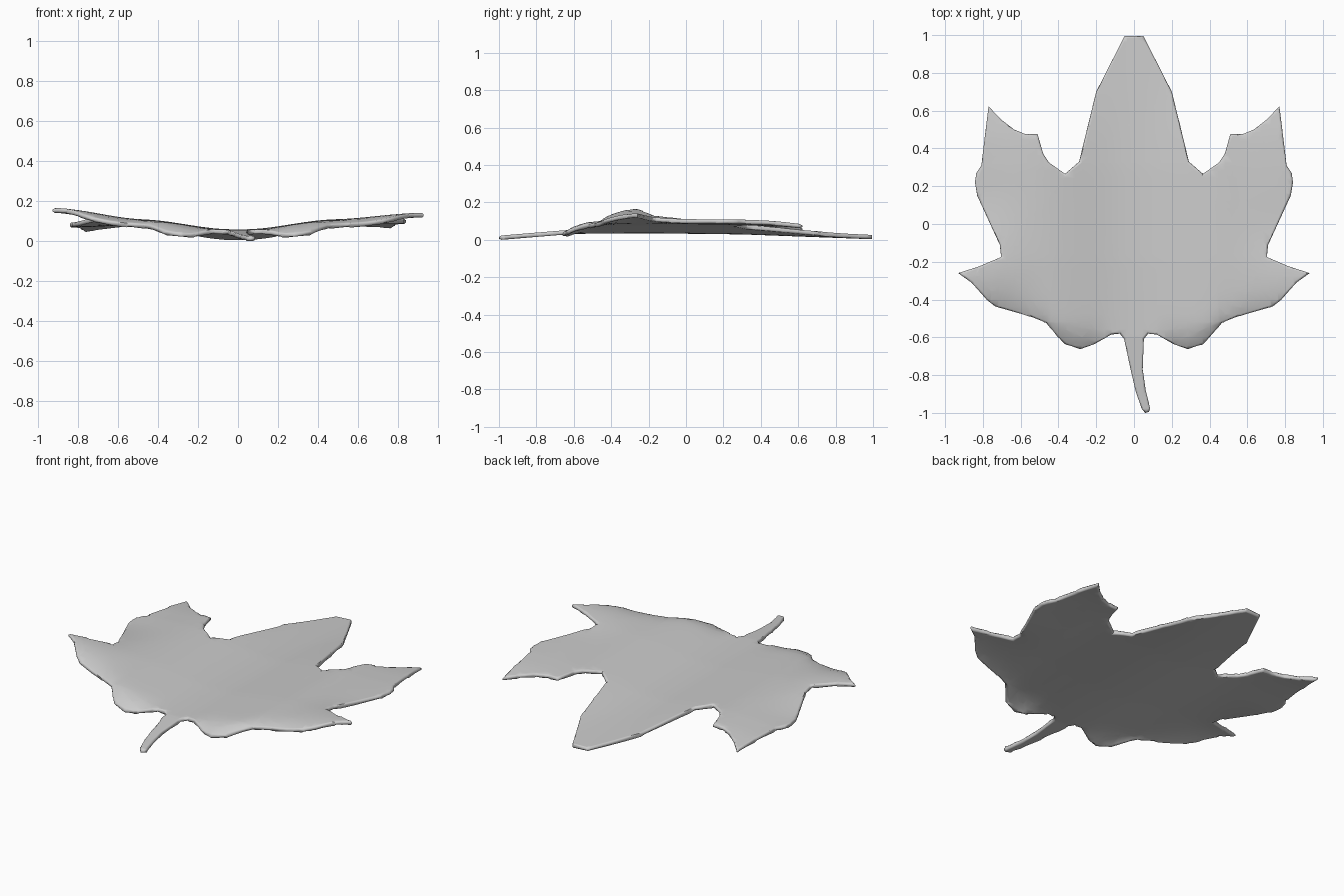
import bpy, bmesh
from math import exp
from mathutils import Vector

if "Cube" in bpy.data.objects:
    bpy.data.objects.remove(bpy.data.objects["Cube"])

# Right half of the blade outline, from the tip down to the stem
half = [(0.05, 0.995), (0.2, 0.7), (0.29, 0.33), (0.365, 0.265), (0.45, 0.325),
        (0.48, 0.37), (0.51, 0.475), (0.575, 0.475), (0.635, 0.5), (0.70, 0.55),
        (0.77, 0.622), (0.79, 0.46), (0.808, 0.31), (0.835, 0.27), (0.842, 0.22),
        (0.83, 0.15), (0.71, -0.11), (0.703, -0.175), (0.82, -0.225), (0.93, -0.26),
        (0.86, -0.31), (0.78, -0.40), (0.735, -0.435), (0.55, -0.487), (0.465, -0.52),
        (0.37, -0.63), (0.285, -0.66), (0.21, -0.635), (0.12, -0.585), (0.075, -0.58),
        (0.052, -0.61)]
# Curved stem, running down its right side and back up its left
stem = [(0.046, -0.77), (0.062, -0.88), (0.085, -0.975), (0.08, -0.993), (0.06, -1.0),
        (0.042, -0.98), (0.01, -0.89), (-0.018, -0.77)]
outline = half + stem + [(-x, y) for x, y in reversed(half)]


def smooth(a, b, v):
    t = min(1, max(0, (v - a) / (b - a)))
    return t * t * (3 - 2 * t)


def lerp_path(points, v):
    for (a, p), (b, q) in zip(points, points[1:]):
        if v <= b:
            return p + (q - p) * max(0, v - a) / (b - a)
    return points[-1][1]


# Height of the gently cupped sheet
def height(x, y):
    ax = abs(x)
    z = lerp_path([(-1, 0.012), (-0.6, 0.045), (-0.2, 0.048), (0.3, 0.042), (1, 0.016)], y)
    z += 0.05 * smooth(0.03, 0.5, ax) * smooth(-0.75, -0.5, y) * (1 - 0.6 * smooth(0.4, 0.9, y))
    z += (0.058 if x < 0 else 0.034) * smooth(0.45, 0.93, ax) * exp(-((y + 0.3) / 0.22) ** 2)
    z += (-0.012 if x < 0 else 0.006) * smooth(0.5, 0.8, ax) * smooth(-0.1, 0.2, y)
    # lower margin curls down beside the stem
    edge = lerp_path([(0.05, -0.58), (0.12, -0.585), (0.285, -0.66), (0.37, -0.63),
                      (0.465, -0.52), (0.74, -0.435), (0.93, -0.26)], ax)
    z -= 0.022 * exp(-max(0, y - edge) / 0.05) * smooth(0.1, 0.25, ax) * (1 - smooth(0.6, 0.9, ax))
    return z


# Flat outline with a narrow rim, cut into a grid, then shaped
bm = bmesh.new()
face = bm.faces.new([bm.verts.new((x, y, 0)) for x, y in outline])
face.normal_update()
if face.normal.z < 0:
    face.normal_flip()
bmesh.ops.inset_region(bm, faces=[face], thickness=0.011, use_boundary=True, use_even_offset=True)
bmesh.ops.triangulate(bm, faces=bm.faces[:])
for axis in (0, 1):
    for i in range(-24, 25):
        co, no = Vector(), Vector()
        co[axis], no[axis] = i * 0.04 + 0.003, 1
        bmesh.ops.bisect_plane(bm, geom=bm.verts[:] + bm.edges[:] + bm.faces[:],
                               dist=1e-5, plane_co=co, plane_no=no)
bm.verts.index_update()
rim = [v.index for v in bm.verts if v.is_boundary]
inner = [v.index for v in bm.verts if not v.is_boundary]
for v in bm.verts:
    v.co.z = height(v.co.x, v.co.y)
mesh = bpy.data.meshes.new("leaf")
bm.to_mesh(mesh)
bm.free()
leaf = bpy.data.objects.new("leaf", mesh)
bpy.context.collection.objects.link(leaf)

# Thickness, thinner at the rim so the margin looks rounded
group = leaf.vertex_groups.new(name="thickness")
group.add(inner, 1.0, 'REPLACE')
group.add(rim, 0.4, 'REPLACE')
solid = leaf.modifiers.new("Solidify", 'SOLIDIFY')
solid.thickness = 0.023
solid.offset = 0
solid.vertex_group = "thickness"
bpy.context.view_layer.objects.active = leaf
leaf.select_set(True)
bpy.ops.object.modifier_apply(modifier="Solidify")
low = min(v.co.z for v in leaf.data.vertices)
for v in leaf.data.vertices:
    v.co.z -= low
bpy.ops.object.shade_smooth_by_angle(angle=1.2)
